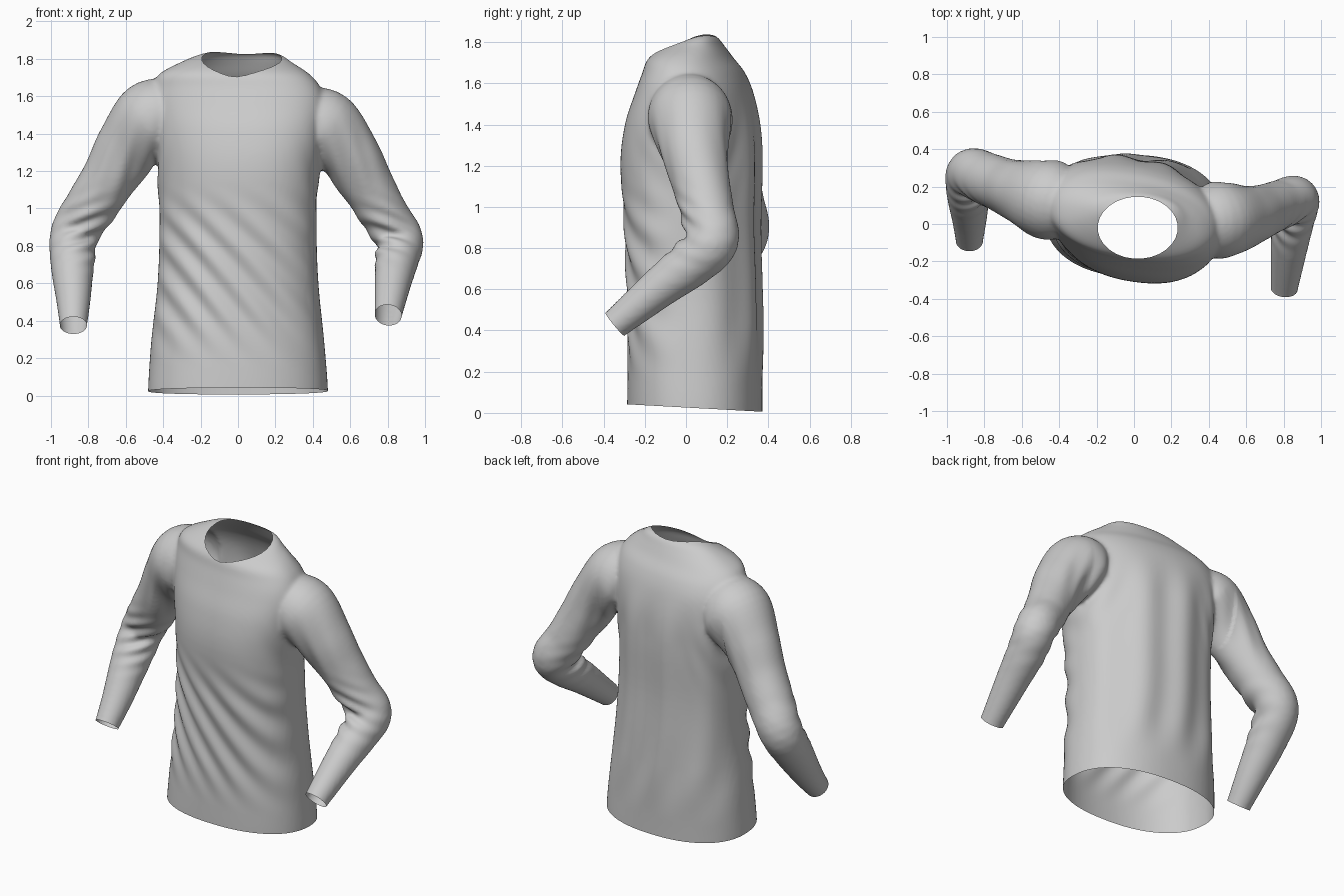
import bpy, bmesh
from math import sin, cos, pi, exp, copysign
from mathutils import Vector

if "Cube" in bpy.data.objects:
    bpy.data.objects.remove(bpy.data.objects["Cube"])


def spline(pts, n):
    """Catmull-Rom resampling of a list of equal-length tuples."""
    out = []
    for i in range(len(pts) - 1):
        a, b = pts[max(i - 1, 0)], pts[i]
        c, d = pts[i + 1], pts[min(i + 2, len(pts) - 1)]
        for j in range(n):
            t = j / n
            out.append([.5 * (2*q + (r-p)*t + (2*p-5*q+4*r-s)*t*t + (3*q-p-3*r+s)*t**3)
                        for p, q, r, s in zip(a, b, c, d)])
    return out + [list(pts[-1])]


def loft(bm, rings):
    """Closed skin through equal-sized rings."""
    vs = [[bm.verts.new(p) for p in r] for r in rings]
    faces = [bm.faces.new(vs[0]), bm.faces.new(vs[-1])]
    n = len(vs[0])
    for a, b in zip(vs, vs[1:]):
        faces += [bm.faces.new((a[i], a[(i+1) % n], b[(i+1) % n], b[i])) for i in range(n)]
    bmesh.ops.recalc_face_normals(bm, faces=faces)


def spow(v, e):
    return copysign(abs(v) ** e, v)


def bump(v, lo, hi, soft):
    """1 between lo and hi, fading to 0 over soft."""
    t = max(0, min(1, (v - lo) / soft, (hi - v) / soft))
    return t * t * (3 - 2 * t)


bm = bmesh.new()

# torso: z, left x, right x, front y, back y, twist
torso = [(-.08, -.48, .48, -.285, .37, .02), (.05, -.48, .48, -.285, .37, .03),
         (.3, -.463, .46, -.28, .37, .06), (.6, -.43, .43, -.28, .36, .09),
         (.9, -.42, .42, -.29, .35, .12), (1.2, -.43, .43, -.31, .355, .14),
         (1.4, -.46, .46, -.285, .345, .15), (1.55, -.48, .47, -.235, .315, .15),
         (1.65, -.46, .44, -.20, .275, .14), (1.72, -.42, .38, -.175, .225, .12),
         (1.78, -.31, .29, -.10, .185, .08), (1.825, -.2, .22, -.01, .15, .04),
         (1.845, -.1, .1, .03, .1, 0)]
rings = []
for z, xl, xr, yf, yb, k in spline(torso, 5):
    ring = []
    for i in range(72):
        a = 2 * pi * i / 72
        x = (xr - xl) / 2 * spow(cos(a), .88)
        y = (yb - yf) / 2 * spow(sin(a), .88)
        ring.append(((xl + xr) / 2 + x, (yf + yb) / 2 + y - k * x, z))
    rings.append(ring)
loft(bm, rings)

# sleeves: x, y, z, radius, ending at the cuff
left = [(-.36, .11, 1.50, .19), (-.46, .13, 1.47, .215), (-.59, .17, 1.33, .172),
        (-.68, .20, 1.175, .15), (-.78, .24, 1.02, .14), (-.872, .272, .87, .13),
        (-.885, .17, .71, .118), (-.88, .02, .51, .092), (-.88, -.09, .375, .073)]
right = [(.36, .01, 1.46, .18), (.46, .02, 1.43, .205), (.60, .04, 1.28, .165),
         (.69, .07, 1.13, .142), (.78, .105, .97, .13), (.865, .13, .835, .125),
         (.85, .03, .73, .117), (.83, -.12, .615, .1), (.803, -.345, .43, .073)]
cuffs = []
for path in (left, right):
    p = spline(path, 6)
    end = Vector(p[-1][:3])
    d = (end - Vector(p[-4][:3])).normalized()
    cuffs.append((end, d))
    p.append(list(end + d * .08) + [p[-1][3]])
    rings = []
    for i, (x, y, z, r) in enumerate(p):
        t = (Vector(p[min(i+1, len(p)-1)][:3]) - Vector(p[max(i-1, 0)][:3])).normalized()
        u = (Vector((1, 0, 0)) - t * t.x).normalized()
        v = t.cross(u)
        rings.append([Vector((x, y, z)) + r * (u * cos(2*pi*j/32) + v * sin(2*pi*j/32))
                      for j in range(32)])
    loft(bm, rings)

# fuse torso and sleeves into one smooth skin
mesh = bpy.data.meshes.new("long_sleeve_shirt")
bm.to_mesh(mesh)
bm.free()
shirt = bpy.data.objects.new("long_sleeve_shirt", mesh)
bpy.context.collection.objects.link(shirt)
fuse = shirt.modifiers.new("fuse", 'REMESH')
fuse.mode = 'VOXEL'
fuse.voxel_size = .0125
soften = shirt.modifiers.new("soften", 'SMOOTH')
soften.iterations = 8
dg = bpy.context.evaluated_depsgraph_get()
bm = bmesh.new()
bm.from_mesh(bpy.data.meshes.new_from_object(shirt.evaluated_get(dg)))
shirt.modifiers.clear()
bm.normal_update()

# cloth folds
elbows = [Vector((-.80, .14, .88)), Vector((.78, .02, .86))]
pits = [Vector((-.50, .14, 1.23)), Vector((.50, .04, 1.22))]
moves = []
for v in bm.verts:
    x, y, z = v.co
    h = 0
    if abs(x) < .5 and z < 1.6:
        if v.normal.y < 0:   # slanted sagging folds on the chest and belly
            w = sin(30 * (x + .62*z + .22*z*z) + 1.5 * sin(4*x + 2*z))
            h += .009 * w * bump(z, .14, 1.15, .35) * min(1, -v.normal.y * 1.5)
        else:                # long hanging folds down the back
            w = sin(24 * (x + .15*z) + 1.2 * sin(3*z))
            h += .009 * w * bump(z, .12, 1.6, .35) * min(1, v.normal.y * 1.5)
    for e in elbows:         # bunched creases inside each elbow
        h += .011 * sin(75 * (z + .35*abs(x)) + 2 * sin(9*y)) * exp(-((v.co - e).length / .14) ** 2)
    for e in pits:           # creases radiating from each armpit
        h += .010 * sin(55 * (abs(x) + .35*z) + 2 * sin(7*y)) * exp(-((v.co - e).length / .19) ** 2)
    moves.append(v.normal * h)
for v, m in zip(bm.verts, moves):
    v.co += m


def cut(co, no, test, clear=True):
    """Slice the faces chosen by test, dropping what lies beyond the plane."""
    fs = [f for f in bm.faces if test(f.calc_center_median())]
    geom = list({e for f in fs for e in f.edges}) + list({v for f in fs for v in f.verts}) + fs
    bmesh.ops.bisect_plane(bm, geom=geom, plane_co=co, plane_no=no, clear_outer=clear)


# open the hem and both cuffs
cut(Vector((0, -.29, .042)), Vector((0, -.055, -1)), lambda c: c.z < .2)
for end, d in cuffs:
    cut(end, d, lambda c: (c - end).length < .2)

# open the oval neckline with a ring of short cuts
sides = []
for i in range(28):
    a = 2 * pi * i / 28
    n = Vector((cos(a) / .213, sin(a) / .165, 0)).normalized()
    sides.append((Vector((.02 + .213*cos(a), -.02 + .165*sin(a), 0)), n))
for co, n in sides:
    cut(co, n, lambda c: c.z > 1.5 and (c.xy - co.xy).length < .05, False)
hole = []
for f in bm.faces:
    c = f.calc_center_median()
    if c.z > 1.5 and all((c - co).dot(n) < 0 for co, n in sides):
        hole.append(f)
bmesh.ops.delete(bm, geom=hole, context='FACES')

for f in bm.faces:
    f.smooth = True
bm.to_mesh(mesh)
bm.free()
